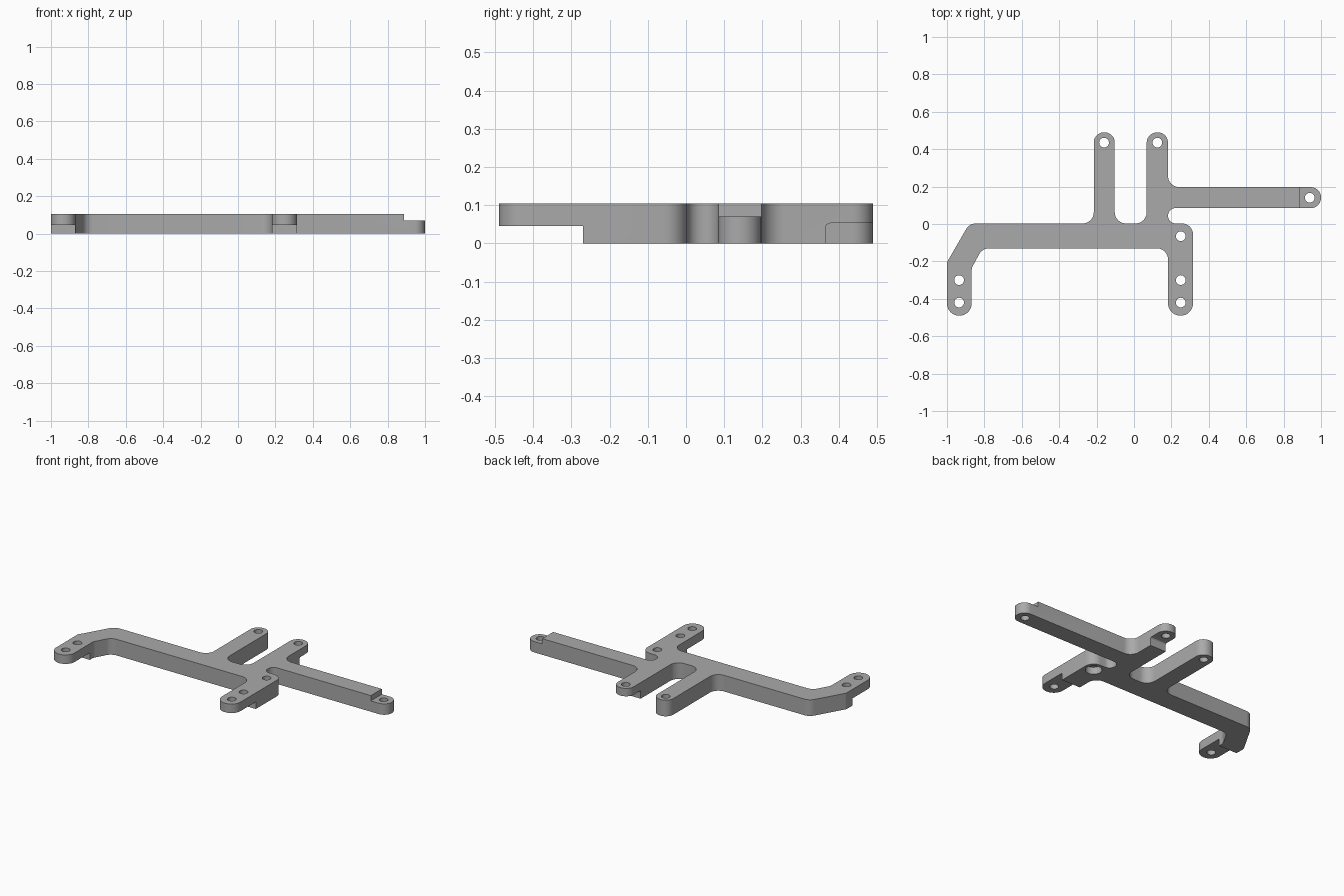
import bpy, bmesh, math
from mathutils import Vector

if "Cube" in bpy.data.objects:
    bpy.data.objects.remove(bpy.data.objects["Cube"], do_unlink=True)

THICK = 0.104
HOLE_R = 0.026

grey = bpy.data.materials.new("plain grey")
grey.use_nodes = True
colour = (0.4, 0.4, 0.4, 1)
grey.diffuse_color = colour
grey.node_tree.nodes["Principled BSDF"].inputs["Base Color"].default_value = colour


def fillet(corners, steps=10):
    """Round each (x, y, radius) corner of a closed outline."""
    pts = []
    for i, (x, y, r) in enumerate(corners):
        p = Vector((x, y))
        a = (Vector(corners[i - 1][:2]) - p).normalized()
        b = (Vector(corners[(i + 1) % len(corners)][:2]) - p).normalized()
        half = a.angle(b) / 2
        centre = p + (a + b).normalized() * (r / math.sin(half))
        start = p + a * (r / math.tan(half)) - centre
        end = p + b * (r / math.tan(half)) - centre
        sweep = math.pi - 2 * half
        for k in range(steps + 1):
            t = k / steps
            pts.append(centre + (start * math.sin((1 - t) * sweep)
                                 + end * math.sin(t * sweep)) / math.sin(sweep))
    return pts


def prism(name, pts, z0, z1):
    """Extrude a flat outline from z0 to z1."""
    bm = bmesh.new()
    face = bm.faces.new([bm.verts.new((x, y, z0)) for x, y in pts])
    top = bmesh.ops.extrude_face_region(bm, geom=[face], use_keep_orig=True)["geom"]
    bmesh.ops.translate(bm, vec=(0, 0, z1 - z0),
                        verts=[v for v in top if isinstance(v, bmesh.types.BMVert)])
    bmesh.ops.recalc_face_normals(bm, faces=bm.faces)
    mesh = bpy.data.meshes.new(name)
    bm.to_mesh(mesh)
    bm.free()
    mesh.materials.append(grey)
    obj = bpy.data.objects.new(name, mesh)
    bpy.context.collection.objects.link(obj)
    return obj


def box(name, x0, x1, y0, y1, z0, z1):
    return prism(name, [(x0, y0), (x1, y0), (x1, y1), (x0, y1)], z0, z1)


def cylinder(name, x, y, r, z0, z1, sides=24):
    ring = [(x + r * math.cos(2 * math.pi * i / sides),
             y + r * math.sin(2 * math.pi * i / sides)) for i in range(sides)]
    return prism(name, ring, z0, z1)


# Outline of the branching bracket, starting at the left end foot
F = 0.06
corners = [
    (-1.0, -0.49, 0.065), (-0.868, -0.49, 0.065),           # end foot
    (-0.868, -0.235, F), (-0.81, -0.13, F),                 # inner bend
    (0.182, -0.13, F),
    (0.182, -0.49, 0.066), (0.316, -0.49, 0.066),           # middle foot
    (0.316, 0.003, F),
    (0.182, 0.003, 0.04), (0.182, 0.085, 0.04),             # narrow slot
    (1.0, 0.085, 0.055), (1.0, 0.197, 0.055),               # long side arm
    (0.182, 0.197, F),
    (0.182, 0.49, 0.055), (0.068, 0.49, 0.055),             # stepped rear arm
    (0.068, 0.003, F), (-0.103, 0.003, F),
    (-0.103, 0.49, 0.054), (-0.215, 0.49, 0.054),           # plain rear arm
    (-0.215, 0.003, F),
    (-0.88, 0.003, 0.06), (-1.0, -0.205, 0.03),             # outer bend
]
bracket = prism("mounting_bracket", fillet(corners), 0, THICK)

# Stepped ends: feet cut from below, side arm from above, rear arm from below
rear = box("rear_arm_step_cutter", 0.0, 0.3, 0.365, 0.7, -0.1, 0.053)
bevel = rear.modifiers.new("round", "BEVEL")
bevel.width = 0.012
bevel.segments = 4
cutters = [
    rear,
    box("feet_step_cutter", -1.2, 0.6, -0.7, -0.27, -0.1, 0.046),
    box("side_arm_step_cutter", 0.888, 1.2, 0, 0.3, 0.07, 0.3),
]

# Screw holes, one with a counterbore underneath
holes = [(-0.935, -0.3), (-0.935, -0.42), (0.25, -0.3), (0.25, -0.42),
         (0.25, -0.065), (-0.16, 0.435), (0.125, 0.435), (0.94, 0.14)]
for x, y in holes:
    cutters.append(cylinder("screw_hole_cutter", x, y, HOLE_R, -0.1, 0.2))
cutters.append(cylinder("counterbore_cutter", 0.25, -0.065, 0.048, -0.1, 0.046))

for cutter in cutters:
    cutter.hide_render = True
    mod = bracket.modifiers.new("cut", "BOOLEAN")
    mod.operation = "DIFFERENCE"
    mod.solver = "EXACT"
    mod.object = cutter

# Bake the cuts and remove the cutters
bpy.context.view_layer.update()
graph = bpy.context.evaluated_depsgraph_get()
result = bpy.data.meshes.new_from_object(bracket.evaluated_get(graph))
bracket.modifiers.clear()
bracket.data = result
for cutter in cutters:
    bpy.data.objects.remove(cutter, do_unlink=True)

bpy.ops.object.select_all(action="DESELECT")
bracket.select_set(True)
bpy.context.view_layer.objects.active = bracket
bpy.ops.object.shade_smooth_by_angle(angle=math.radians(30))
